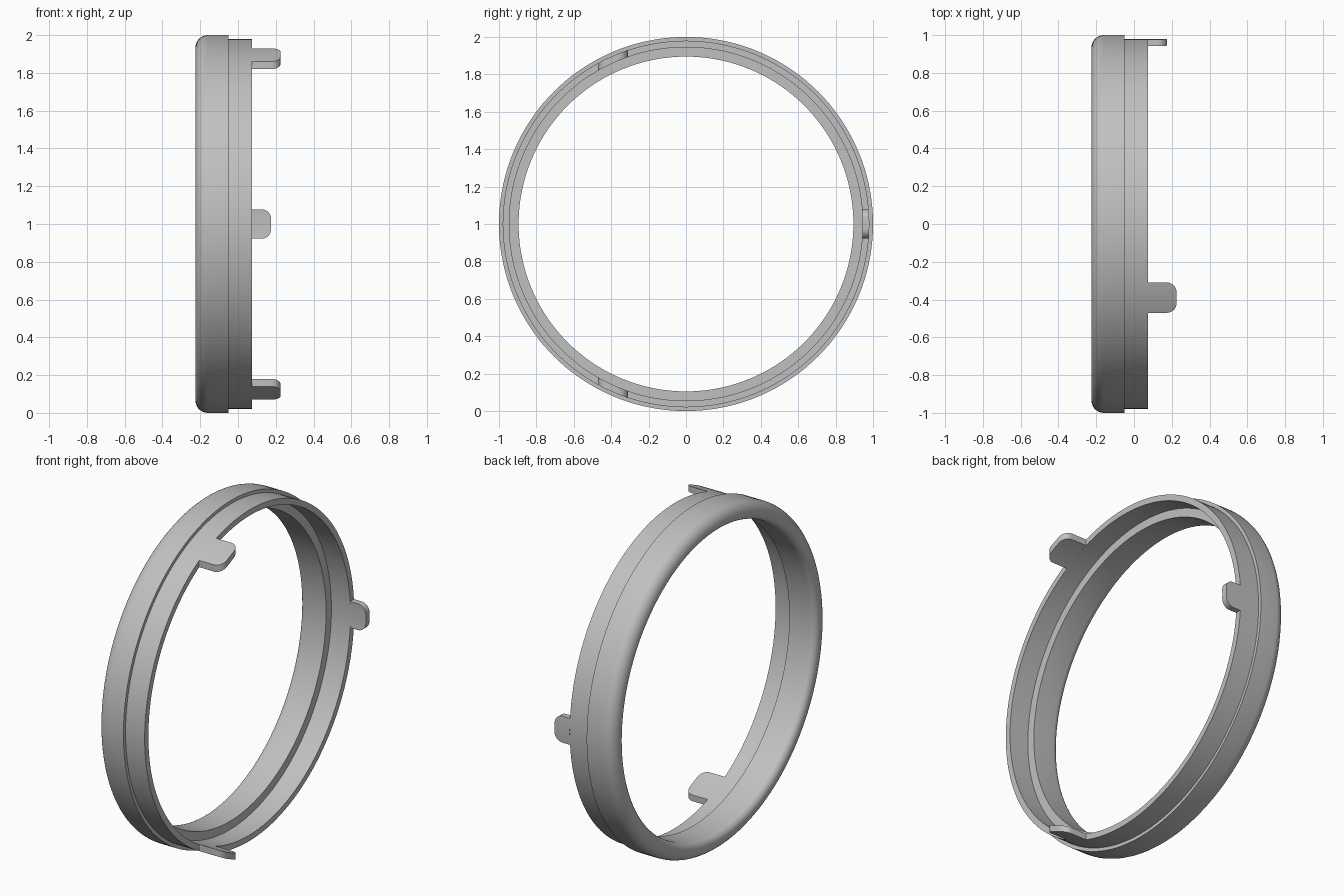
import bpy, bmesh
from math import sin, cos, pi, sqrt, radians

cube = bpy.data.objects.get("Cube")
if cube:
    bpy.data.objects.remove(cube, do_unlink=True)

grey = bpy.data.materials.new("plain_grey")
grey.use_nodes = True
COLOUR = (0.53, 0.53, 0.53, 1)
grey.diffuse_color = COLOUR
grey.node_tree.nodes["Principled BSDF"].inputs["Base Color"].default_value = COLOUR

LIP_OUT, LIP_IN, LIP_END = 0.98, 0.945, 0.075


def finish(name, bm):
    bmesh.ops.recalc_face_normals(bm, faces=bm.faces)
    mesh = bpy.data.meshes.new(name)
    bm.to_mesh(mesh)
    bm.free()
    mesh.materials.append(grey)
    obj = bpy.data.objects.new(name, mesh)
    obj.location.z = 1
    bpy.context.collection.objects.link(obj)
    bpy.ops.object.select_all(action='DESELECT')
    obj.select_set(True)
    bpy.context.view_layer.objects.active = obj
    bpy.ops.object.shade_smooth_by_angle(angle=radians(30))
    return obj


def arc(cx, cr, rad, start, end, n=8):
    angles = [radians(start + (end - start) * i / n) for i in range(n + 1)]
    return [(cx + rad * cos(a), cr + rad * sin(a)) for a in angles]


# Ring: closed (x, radius) section turned about the x axis
BACK, STEP, BORE = -0.225, -0.05, 0.895
R_OUT, R_IN = 0.065, 0.04
section = [(LIP_END, LIP_IN), (LIP_END, LIP_OUT), (STEP, LIP_OUT), (STEP, 1.0)]
section += arc(BACK + R_OUT, 1 - R_OUT, R_OUT, 90, 180)
section += arc(BACK + R_IN, BORE + R_IN, R_IN, 180, 270)
section += [(STEP, BORE), (STEP, LIP_IN)]

bm = bmesh.new()
SEG = 144
loops = []
for i in range(SEG):
    a = 2 * pi * i / SEG
    loops.append([bm.verts.new((x, r * cos(a), r * sin(a))) for x, r in section])
for i in range(SEG):
    p, q = loops[i], loops[(i + 1) % SEG]
    for j in range(len(section)):
        k = (j + 1) % len(section)
        bm.faces.new((p[j], p[k], q[k], q[j]))
finish("stepped_ring", bm)


def tab(name, centre, half, tip, place):
    """Curved tongue continuing the lip, with rounded tip corners."""
    rad = 0.05
    inner = half - rad
    right = arc(tip - rad, inner, rad, 0, 90)
    outline = [(x, -u) for x, u in reversed(right)]
    outline += [(tip, -inner + 2 * inner * i / 4) for i in range(1, 4)] + right
    bm = bmesh.new()
    cols = []
    for x, u in outline:
        u += centre
        cols.append([bm.verts.new(place(px, u, sqrt(r * r - u * u)))
                     for r in (LIP_IN, LIP_OUT) for px in (LIP_END, x)])
    for p, q in zip(cols, cols[1:]):
        for j, k in ((0, 1), (1, 3), (3, 2), (2, 0)):
            if (p[j].co - q[j].co).length > 1e-6:
                bm.faces.new((p[j], p[k], q[k], q[j]))
    for c in (cols[0], cols[-1]):
        bm.faces.new((c[0], c[1], c[3], c[2]))
    finish(name, bm)


# Three locating tabs
tab("upper_tab", -0.39, 0.08, 0.225, lambda x, u, w: (x, u, w))
tab("lower_tab", -0.39, 0.08, 0.225, lambda x, u, w: (x, u, -w))
tab("back_tab", 0.0, 0.078, 0.175, lambda x, u, w: (x, w, u))
